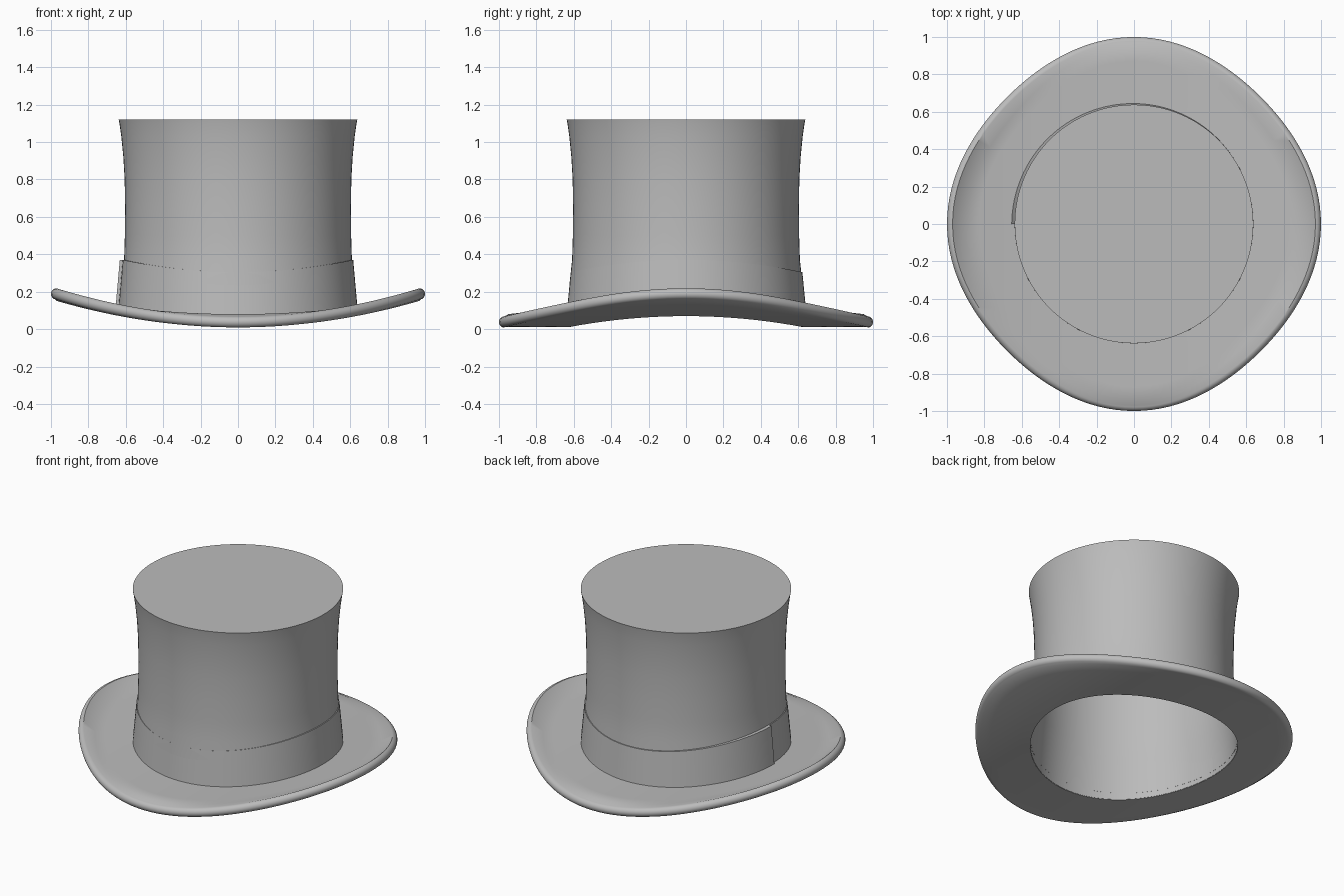
import bpy, bmesh, math
from math import sin, cos, pi

if "Cube" in bpy.data.objects:
    bpy.data.objects.remove(bpy.data.objects["Cube"], do_unlink=True)

felt = bpy.data.materials.new("grey_felt")
felt.use_nodes = True
felt.diffuse_color = (0.5, 0.5, 0.5, 1)
felt.node_tree.nodes["Principled BSDF"].inputs["Base Color"].default_value = (0.5, 0.5, 0.5, 1)

SEGMENTS = 128


def sweep(name, section, start=-pi, closed_ring=True):
    """Turn section(angle) -> closed loop of (radius, height) around the z axis."""
    bm = bmesh.new()
    count = SEGMENTS if closed_ring else SEGMENTS + 1
    rings = []
    for i in range(count):
        a = start + 2 * pi * i / SEGMENTS
        rings.append([bm.verts.new((r * cos(a), r * sin(a), z)) for r, z in section(a)])
    for i in range(SEGMENTS):
        p, q = rings[i], rings[(i + 1) % count]
        for j in range(len(p)):
            k = (j + 1) % len(p)
            bm.faces.new((p[j], q[j], q[k], p[k]))
    if not closed_ring:
        bm.faces.new(rings[0])
        bm.faces.new(rings[-1])
    return finish(name, bm)


def finish(name, bm):
    bmesh.ops.remove_doubles(bm, verts=bm.verts, dist=0.00001)
    bmesh.ops.recalc_face_normals(bm, faces=bm.faces)
    mesh = bpy.data.meshes.new(name)
    bm.to_mesh(mesh)
    bm.free()
    mesh.materials.append(felt)
    obj = bpy.data.objects.new(name, mesh)
    bpy.context.collection.objects.link(obj)
    bpy.ops.object.select_all(action='DESELECT')
    obj.select_set(True)
    bpy.context.view_layer.objects.active = obj
    bpy.ops.object.shade_smooth_by_angle(angle=math.radians(35))
    return obj


# Shared saddle curve: the sides of the brim lift, front and back stay low
def under(r, a):
    return 0.01 + 0.15 * (r * cos(a)) ** 2


def over(r, a):
    return 0.08 + 0.1 * (r * cos(a)) ** 2


def outline(a):
    return 1 - 0.04 * sin(2 * a) ** 2


def rim_inner(a):
    return 0.925 - 0.025 * cos(2 * a) - 0.055 * sin(2 * a) ** 2


HOLE = 0.63


# Brim: flat slab with a rounded outer roll
def brim_section(a):
    out, inner = outline(a), rim_inner(a)
    mid = out - 0.03
    pts = [(HOLE + (mid - HOLE) * t / 5, 0) for t in range(6)]
    pts = [(r, under(r, a)) for r, _ in pts]
    centre = under(out, a) + 0.028
    for i in range(1, 12):
        t = -pi / 2 + pi * i / 11
        pts.append((mid + 0.03 * cos(t), centre + 0.03 * sin(t)))
    pts += [(inner + (HOLE - inner) * t / 4, over(inner + (HOLE - inner) * t / 4, a)) for t in range(5)]
    return pts


sweep("brim", brim_section)

# Crown: flared hollow wall, closed by a flat lid inside and out
PROFILE = [(0.622, 0.25), (0.609, 0.37), (0.605, 0.5), (0.604, 0.65),
           (0.606, 0.8), (0.613, 0.92), (0.624, 1.03), (0.634, 1.10), (0.638, 1.12)]
WALL = 0.008


def crown_section(a):
    outer = [(HOLE + 0.006, under(HOLE, a) + 0.002)] + PROFILE
    inner = [(r - WALL, min(z, 1.11)) for r, z in outer]
    return outer + [(0, 1.12), (0, 1.11)] + inner[::-1]


sweep("crown", crown_section)


# Hat band: wraps once and overlaps itself at the seam on the -x side
def band_section(a):
    t = max(0, (a - 0.6) / (pi - 0.6))
    lap = 0.003 + 0.016 * t
    top = 0.305 + 0.17 * (0.62 * cos(a)) ** 2
    low = over(HOLE, a) - 0.02
    return [(0.637 + lap, low), (0.613 + lap, top), (0.606, top), (0.625, low)]


sweep("hat_band", band_section, closed_ring=False)
